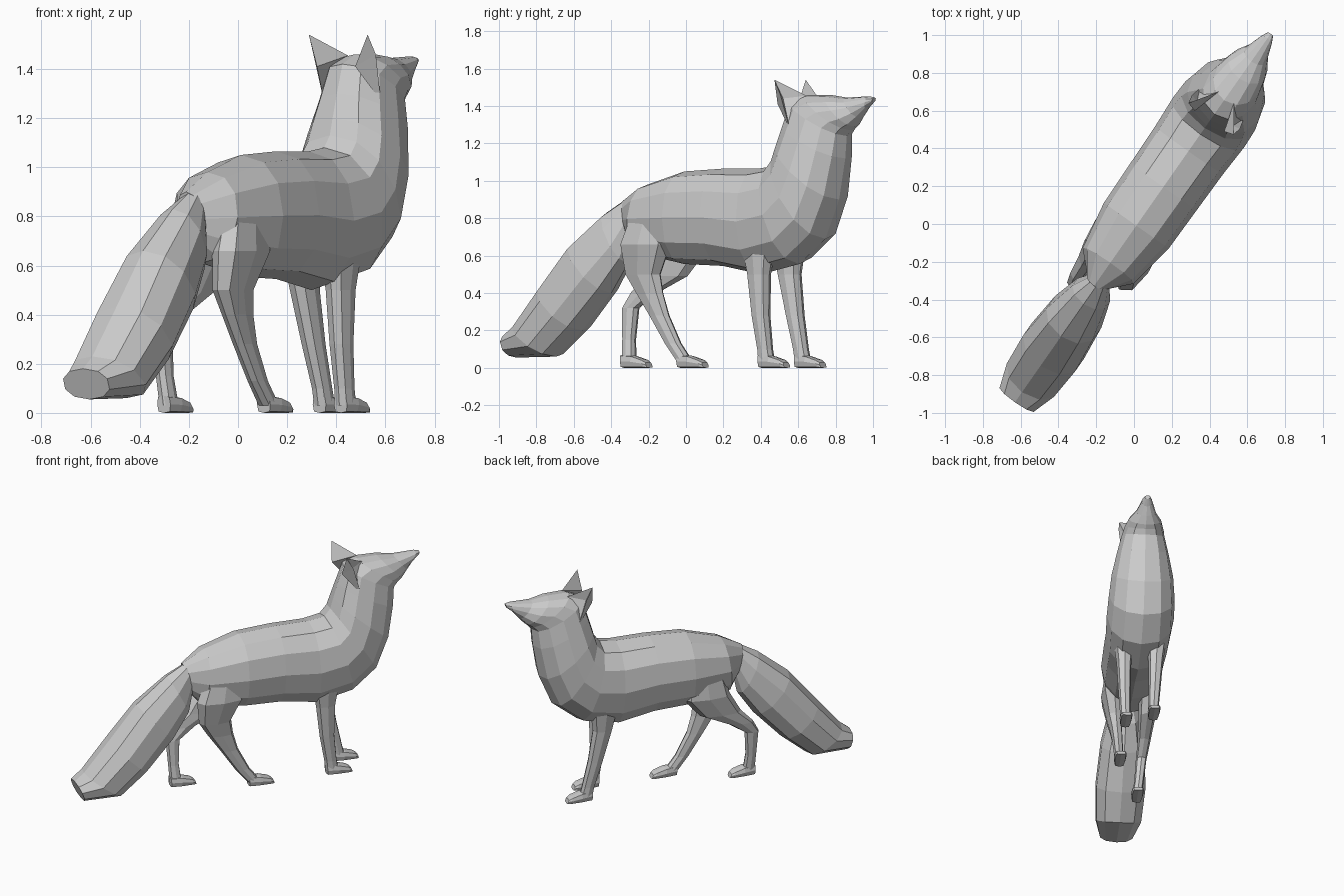
import bpy, bmesh
from math import sin, cos, pi, radians, copysign
from mathutils import Vector

HEADING = radians(55)   # the animal stands diagonally across the grid
MID = 0.015             # sideways offset of the centre line (t is positive to the right)


def P(s, t, z):
    return Vector((s, -t, z))


def make(name, verts, faces):
    me = bpy.data.meshes.new(name)
    bm = bmesh.new()
    vs = [bm.verts.new(v) for v in verts]
    for f in faces:
        bm.faces.new([vs[i] for i in f])
    bmesh.ops.recalc_face_normals(bm, faces=bm.faces)
    bm.to_mesh(me)
    bm.free()
    ob = bpy.data.objects.new(name, me)
    ob.rotation_euler.z = HEADING
    bpy.context.collection.objects.link(ob)
    return ob


def loft(name, rings):
    n = len(rings[0])
    faces = [list(range(n)), [(len(rings) - 1) * n + i for i in range(n)]]
    for r in range(len(rings) - 1):
        for i in range(n):
            j = (i + 1) % n
            faces.append([r * n + i, r * n + j, (r + 1) * n + j, (r + 1) * n + i])
    return make(name, [v for ring in rings for v in ring], faces)


def ring(c, u, w, n, p=1.0, off=0.0):
    out = []
    for i in range(n):
        a = 2 * pi * i / n + off
        cu, cw = cos(a), sin(a)
        out.append(c + u * copysign(abs(cu) ** p, cu) + w * copysign(abs(cw) ** p, cw))
    return out


def profile_loft(name, rows, n, p=1.0, t=MID, off=0.0):
    """Rows: top point s,z, bottom point s,z, half width."""
    rings = []
    for s1, z1, s2, z2, w in rows:
        a, b = P(s1, t, z1), P(s2, t, z2)
        rings.append(ring((a + b) / 2, (a - b) / 2, P(0, w, 0), n, p, off))
    return loft(name, rings)


def leg(name, rows):
    """Rows: centre s,t,z, half length, half width; a paw is added at the last row."""
    loft(name, [ring(P(s, t, z), P(a, 0, 0), P(0, b, 0), 8, 0.75) for s, t, z, a, b in rows])
    s, t = rows[-1][:2]
    profile_loft(name + "_paw", [
        (s - .04, .07, s - .035, 0, .033), (s + .04, .065, s + .03, 0, .042),
        (s + .10, .045, s + .12, 0, .04), (s + .125, .03, s + .135, 0, .03)],
        8, 0.5, t)


# torso, neck and head in one skin
profile_loft("body_and_head", [
    (-.39, .90, -.34, .68, .06),
    (-.24, .98, -.28, .61, .165),
    (0.0, 1.05, 0.0, .555, .21),
    (.25, 1.065, .25, .545, .215),
    (.48, 1.065, .50, .50, .22),
    (.59, 1.08, .75, .555, .23),
    (.63, 1.13, .92, .69, .225),
    (.65, 1.20, 1.01, .90, .21),
    (.68, 1.30, 1.05, 1.12, .175),
    (.72, 1.42, 1.06, 1.24, .145),
    (.81, 1.46, 1.085, 1.27, .13),
    (.95, 1.46, 1.11, 1.29, .11),
    (1.06, 1.445, 1.15, 1.335, .068),
    (1.21, 1.452, 1.19, 1.385, .035),
    (1.24, 1.445, 1.232, 1.42, .018)], 12, 0.9)

# bushy tail
profile_loft("tail", [
    (-.36, .91, -.32, .74, .05),
    (-.50, .83, -.36, .56, .11),
    (-.71, .66, -.47, .40, .155),
    (-.90, .43, -.66, .20, .175),
    (-1.07, .23, -.83, .06, .16),
    (-1.135, .18, -1.09, .055, .115)], 10, 0.9, 0.025)

# hind legs, mid stride
leg("hind_leg_right", [
    (-.13, .12, .86, .12, .06), (-.17, .135, .66, .16, .075),
    (-.20, .115, .50, .11, .055), (-.16, .11, .40, .085, .042),
    (-.10, .105, .28, .06, .036), (-.01, .105, .13, .048, .032),
    (.07, .105, .03, .045, .035)])
leg("hind_leg_left", [
    (-.08, -.10, .86, .12, .05), (-.10, -.11, .63, .16, .07),
    (-.20, -.10, .49, .14, .055), (-.34, -.095, .40, .085, .042),
    (-.42, -.085, .32, .048, .036), (-.42, -.07, .15, .036, .032),
    (-.41, -.055, .03, .04, .034)])

# front legs
leg("front_leg_right", [
    (.56, .12, .68, .10, .07), (.56, .118, .50, .066, .05),
    (.57, .115, .28, .05, .042), (.595, .112, .10, .042, .036),
    (.605, .112, .03, .045, .036)])
leg("front_leg_left", [
    (.60, -.10, .68, .10, .07), (.61, -.095, .50, .066, .05),
    (.655, -.083, .28, .05, .042), (.70, -.072, .10, .042, .036),
    (.715, -.07, .03, .045, .036)])

# cupped ears: tip, inner base, outer edge, lower corner, back, hollow
for side, k in (("left", -1), ("right", 1)):
    pts = [(.69, .146, 1.54), (.83, .05, 1.455), (.735, .155, 1.46),
           (.79, .142, 1.27), (.675, .095, 1.41), (.725, .115, 1.44)]
    make("ear_" + side, [P(s, MID + k * t, z) for s, t, z in pts],
         [(0, 1, 5), (0, 5, 2), (5, 3, 2), (5, 1, 3),
          (0, 4, 1), (0, 2, 4), (2, 3, 4), (4, 3, 1)])
